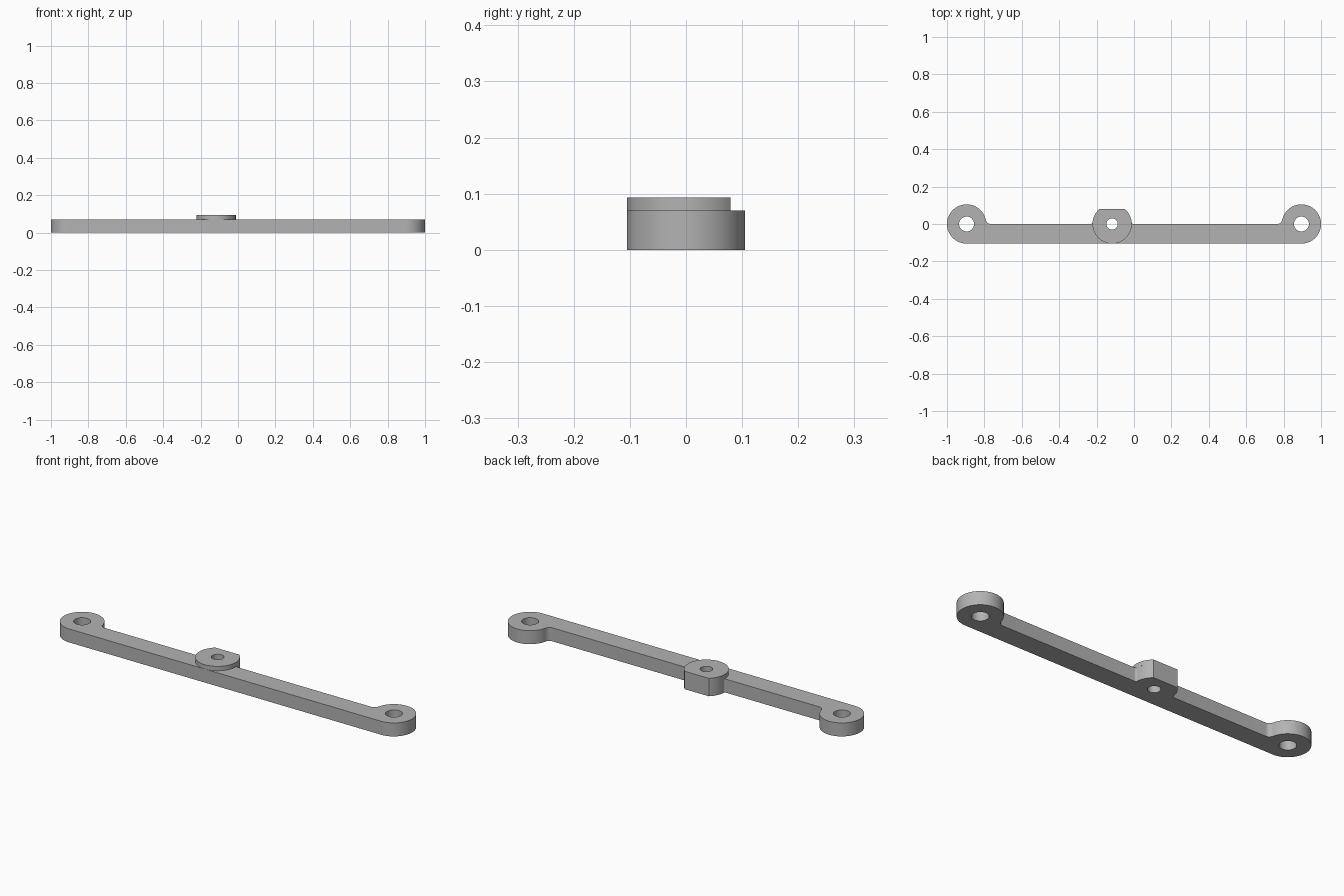
import bpy
import bmesh
from math import asin, atan2, cos, radians, sin, sqrt

if "Cube" in bpy.data.objects:
    bpy.data.objects.remove(bpy.data.objects["Cube"], do_unlink=True)

# Main dimensions
R = 0.105              # radius of the eyes and the boss
EYE_X = 0.895
BOSS_X = -0.117
FLAT_Y = 0.079         # flat back of the boss
BAR_TOP, BOSS_TOP = 0.07, 0.093
EYE_HOLE, BOSS_HOLE = 0.04, 0.03
PI = radians(180)

grey = bpy.data.materials.new("grey")
grey.use_nodes = True
colour = (0.45, 0.45, 0.45, 1)
grey.diffuse_color = colour
grey.node_tree.nodes["Principled BSDF"].inputs["Base Color"].default_value = colour


def arc(cx, cy, r, start, end, steps):
    return [(cx + r * cos(start + (end - start) * i / steps),
             cy + r * sin(start + (end - start) * i / steps))
            for i in range(steps + 1)]


def hole(cx, r):
    return arc(cx, 0, r, 0, 2 * PI, 48)[:-1]


def fillet(cx, r):
    """Centre offset and contact angle of a fillet between a round and the bar."""
    dx = sqrt(R * R + 2 * R * r)
    a = atan2(r, dx)
    before = arc(cx - dx, r, r, 1.5 * PI, 2 * PI - a, 8)
    after = arc(cx + dx, r, r, PI + a, 1.5 * PI, 8)
    return a, before, after


def plate(name, loops, z0, z1, open_bottom=False):
    """Extruded flat shape; the first loop is the outline, the others holes."""
    curve = bpy.data.curves.new(name, "CURVE")
    curve.dimensions = "2D"
    curve.fill_mode = "BOTH"
    curve.extrude = (z1 - z0) / 2
    for pts in loops:
        spline = curve.splines.new("POLY")
        spline.points.add(len(pts) - 1)
        for p, (x, y) in zip(spline.points, pts):
            p.co = (x, y, 0, 1)
        spline.use_cyclic_u = True
    helper = bpy.data.objects.new(name + " helper", curve)
    bpy.context.collection.objects.link(helper)
    graph = bpy.context.evaluated_depsgraph_get()
    mesh = bpy.data.meshes.new_from_object(helper.evaluated_get(graph))
    bpy.data.objects.remove(helper, do_unlink=True)

    bm = bmesh.new()
    bm.from_mesh(mesh)
    bmesh.ops.remove_doubles(bm, verts=bm.verts, dist=0.00001)
    bmesh.ops.translate(bm, verts=bm.verts, vec=(0, 0, (z0 + z1) / 2))
    bmesh.ops.recalc_face_normals(bm, faces=bm.faces)
    if open_bottom:
        bottom = [f for f in bm.faces if f.normal.z < -0.9]
        bmesh.ops.delete(bm, geom=bottom, context="FACES_ONLY")
    bm.to_mesh(mesh)
    bm.free()
    mesh.materials.clear()
    mesh.materials.append(grey)
    obj = bpy.data.objects.new(name, mesh)
    bpy.context.collection.objects.link(obj)
    bpy.ops.object.select_all(action="DESELECT")
    obj.select_set(True)
    bpy.context.view_layer.objects.active = obj
    bpy.ops.object.shade_smooth_by_angle(angle=radians(30))


# Bar with an eye at each end and the lower part of the boss
flat = asin(FLAT_Y / R)
a, _, left_after = fillet(-EYE_X, 0.028)
_, right_before, _ = fillet(EYE_X, 0.028)
b, boss_before, boss_after = fillet(BOSS_X, 0.01)
outline = (arc(-EYE_X, 0, R, 1.5 * PI, a, 56) + left_after[1:]
           + boss_before + arc(BOSS_X, 0, R, PI - b, PI - flat, 12)[1:]
           + arc(BOSS_X, 0, R, flat, b, 12) + boss_after[1:]
           + right_before + arc(EYE_X, 0, R, PI - a, -PI / 2, 56)[1:])
plate("bar", [outline, hole(-EYE_X, EYE_HOLE), hole(EYE_X, EYE_HOLE),
              hole(BOSS_X, BOSS_HOLE)], 0, BAR_TOP)

# Raised boss with a flat back
plate("boss", [arc(BOSS_X, 0, R, flat, -PI - flat, 72),
               hole(BOSS_X, BOSS_HOLE)], BAR_TOP, BOSS_TOP, open_bottom=True)
